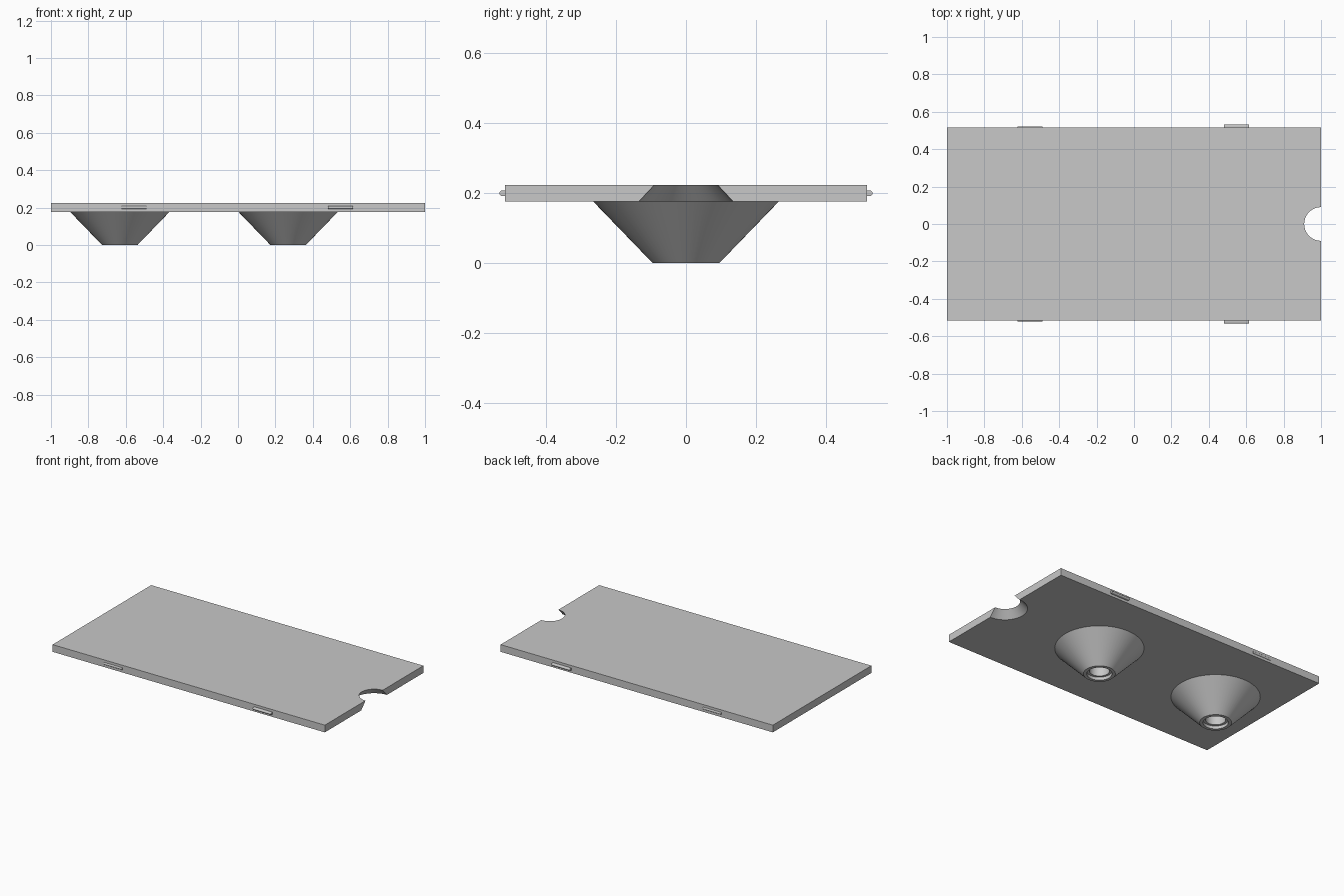
import bpy
from math import sin, cos, pi

cube = bpy.data.objects.get("Cube")
if cube:
    bpy.data.objects.remove(cube)

grey = bpy.data.materials.new("plain_grey")
grey.use_nodes = True
grey.diffuse_color = (0.58, 0.58, 0.58, 1)
grey.node_tree.nodes["Principled BSDF"].inputs["Base Color"].default_value = grey.diffuse_color

BOTTOM, TOP = 0.176, 0.224
HALF_Y = 0.517
MID = (BOTTOM + TOP) / 2


def loft(name, rings, caps=True):
    """Join rings of equal length with quads, optionally closing both ends."""
    n = len(rings[0])
    verts = [p for ring in rings for p in ring]
    faces = []
    for r in range(len(rings) - 1):
        a, b = r * n, (r + 1) * n
        for i in range(n):
            j = (i + 1) % n
            faces.append((a + i, a + j, b + j, b + i))
    if caps:
        faces += [tuple(reversed(range(n))), tuple(range(len(verts) - n, len(verts)))]
    mesh = bpy.data.meshes.new(name)
    mesh.from_pydata(verts, [], faces)
    mesh.materials.append(grey)
    obj = bpy.data.objects.new(name, mesh)
    bpy.context.collection.objects.link(obj)
    bpy.ops.object.select_all(action="DESELECT")
    obj.select_set(True)
    bpy.context.view_layer.objects.active = obj
    bpy.ops.object.mode_set(mode="EDIT")
    bpy.ops.mesh.select_all(action="SELECT")
    bpy.ops.mesh.normals_make_consistent(inside=False)
    bpy.ops.object.mode_set(mode="OBJECT")
    bpy.ops.object.shade_smooth_by_angle(angle=pi / 6)
    return obj


# Flat plate with a tapered finger notch in its right-hand edge
def plate_outline(z, notch):
    arc = [(1 - notch * sin(pi * i / 32), -notch * cos(pi * i / 32), z) for i in range(33)]
    return [(1, HALF_Y, z), (-1, HALF_Y, z), (-1, -HALF_Y, z), (1, -HALF_Y, z)] + arc


loft("plate", [plate_outline(BOTTOM, 0.135), plate_outline(TOP, 0.09)])


# Conical feet with a stepped bore
FOOT = [(0.265, BOTTOM), (0.095, 0), (0.075, 0), (0.075, 0.02),
        (0.06, 0.02), (0.06, 0.15), (0.002, 0.15)]


def foot(name, x):
    steps = [2 * pi * i / 64 for i in range(64)]
    loft(name, [[(x + r * cos(a), r * sin(a), z) for a in steps] for r, z in FOOT])


foot("rear_foot", -0.632)
foot("front_foot", 0.268)


# Rounded side tabs: a long pair and a barely raised pair
def tab(name, x, reach, side):
    r = 0.008
    nose = [(reach - r + r * cos(a), MID + r * sin(a))
            for a in [pi * (i / 12 - 0.5) for i in range(13)]]
    section = [(HALF_Y - 0.02, MID + r), (HALF_Y - 0.02, MID - r)] + nose
    loft(name, [[(x + dx, side * y, z) for y, z in section] for dx in (-0.067, 0.067)])


for label, side in (("front", -1), ("back", 1)):
    tab(label + "_long_tab", 0.548, 0.533, side)
    tab(label + "_shallow_tab", -0.555, 0.522, side)
